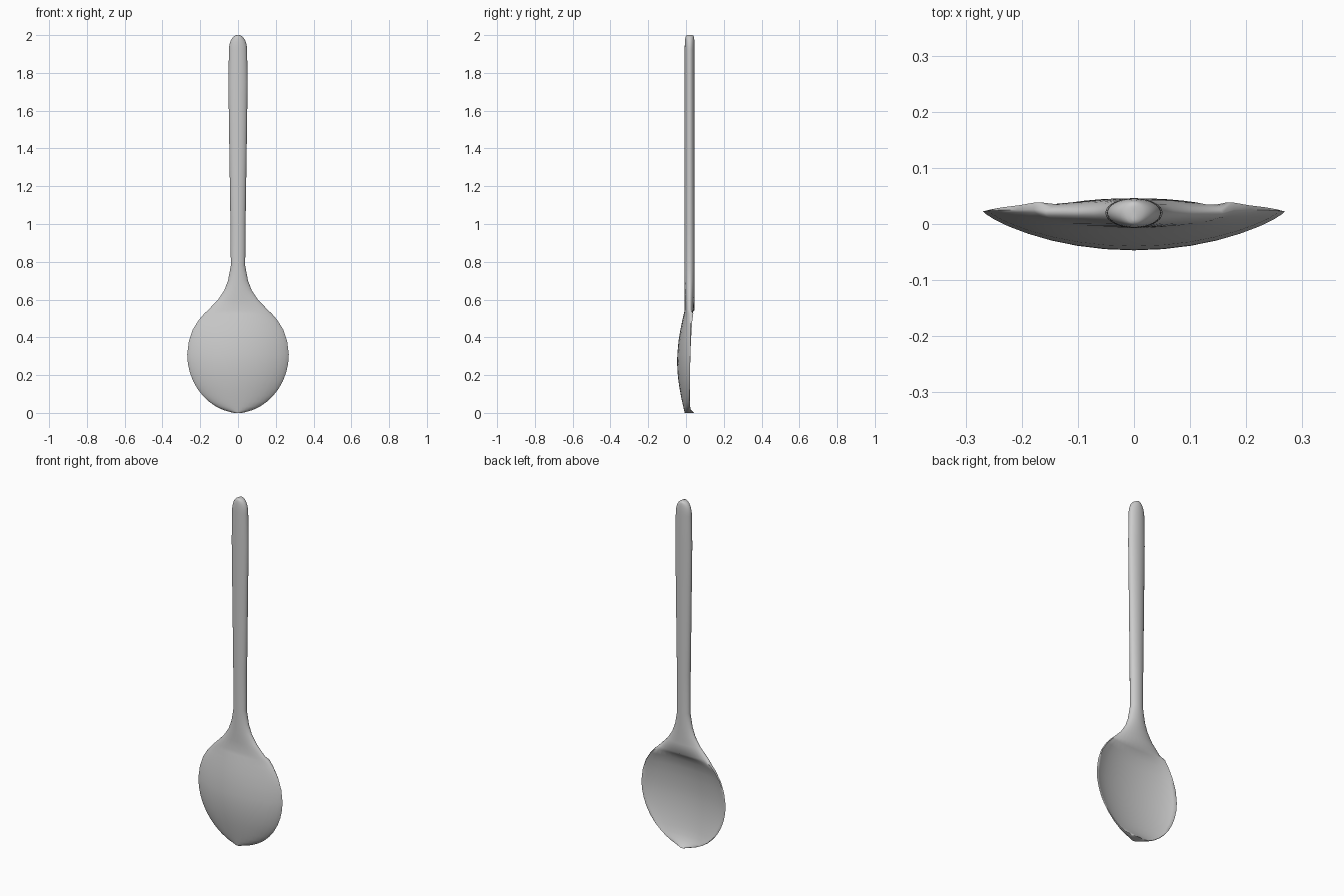
import bpy, bmesh, math

if "Cube" in bpy.data.objects:
    bpy.data.objects.remove(bpy.data.objects["Cube"])

HALF = 16          # points on each face of a section
NECK = 0.545       # height where the hollow ends
WIDEST = 0.31      # height of the widest bowl section
WIDTH = 0.269      # half width of the bowl there

# Half widths up the shoulder, neck and handle: (height, half width)
OUTLINE = [(0.38, .260), (0.44, .240), (0.49, .209), (0.525, .179),
           (NECK, .158), (0.60, .105), (0.65, .072), (0.70, .053),
           (0.78, .038), (1.0, .040), (1.4, .046), (1.75, .051), (1.92, .048)]


def bowl_half_width(z):
    return WIDTH * (1 - ((WIDEST - z) / WIDEST) ** 2) ** 0.53


def section_ring(bm, z, w, thick=1.0):
    # Bowl sections are hollow behind; neck and handle sections are ellipses
    edge, power, lip = 0.02, 1.0, 0.0
    front, back = edge - 0.027 * thick, edge + 0.026 * thick
    if z < NECK - 0.01:
        bulge = math.sin(math.pi * z / NECK)
        edge = 0.018 + 0.015 * z
        front = -0.007 - 0.04 * bulge
        back = front + 0.02 + 0.03 * math.exp(-z / 0.03)
        back += 0.035 * math.exp((z - NECK) / 0.03)
        power = 1 + 0.6 * min(1, 2 * bulge)
        lip = 0.006 + 0.017 * (z / NECK) ** 5
    ring = []
    for i in range(2 * HALF):
        t = math.pi * i / HALF
        s = abs(math.sin(t))
        if i <= HALF:
            y = edge + (front - edge) * s ** power
        else:
            y = edge + (back - edge) * s ** power + lip * min(1, 4 * s) * (1 - s)
        ring.append(bm.verts.new((w * math.cos(t), y, z)))
    return ring


# Section heights and widths: rounded bowl, outline, then the rounded handle end
lower = [WIDEST * (1 - math.cos(math.pi / 2 * k / 10)) for k in range(1, 11)]
sections = [(0.0, 0.022)] + [(z, bowl_half_width(z)) for z in lower] + OUTLINE
for k in range(1, 9):
    a = math.pi / 2 * k / 8.3
    sections.append((1.92 + 0.08 * math.sin(a), 0.048 * math.cos(a) ** 0.85,
                     math.cos(a) ** 0.25))
sections.append((2.0, 0.003, 0.25))

# Loft bowl, neck and handle as one continuous piece
bm = bmesh.new()
rings = [section_ring(bm, *s) for s in sections]
for a, b in zip(rings, rings[1:]):
    for i in range(2 * HALF):
        j = (i + 1) % (2 * HALF)
        bm.faces.new((a[i], a[j], b[j], b[i]))

# Close the bowl tip and handle end
bm.faces.new(rings[0])
bm.faces.new(rings[-1])
bmesh.ops.recalc_face_normals(bm, faces=bm.faces)

mesh = bpy.data.meshes.new("spoon")
bm.to_mesh(mesh)
bm.free()
spoon = bpy.data.objects.new("spoon", mesh)
bpy.context.collection.objects.link(spoon)
bpy.context.view_layer.objects.active = spoon
spoon.select_set(True)
bpy.ops.object.shade_smooth_by_angle(angle=math.radians(50))
